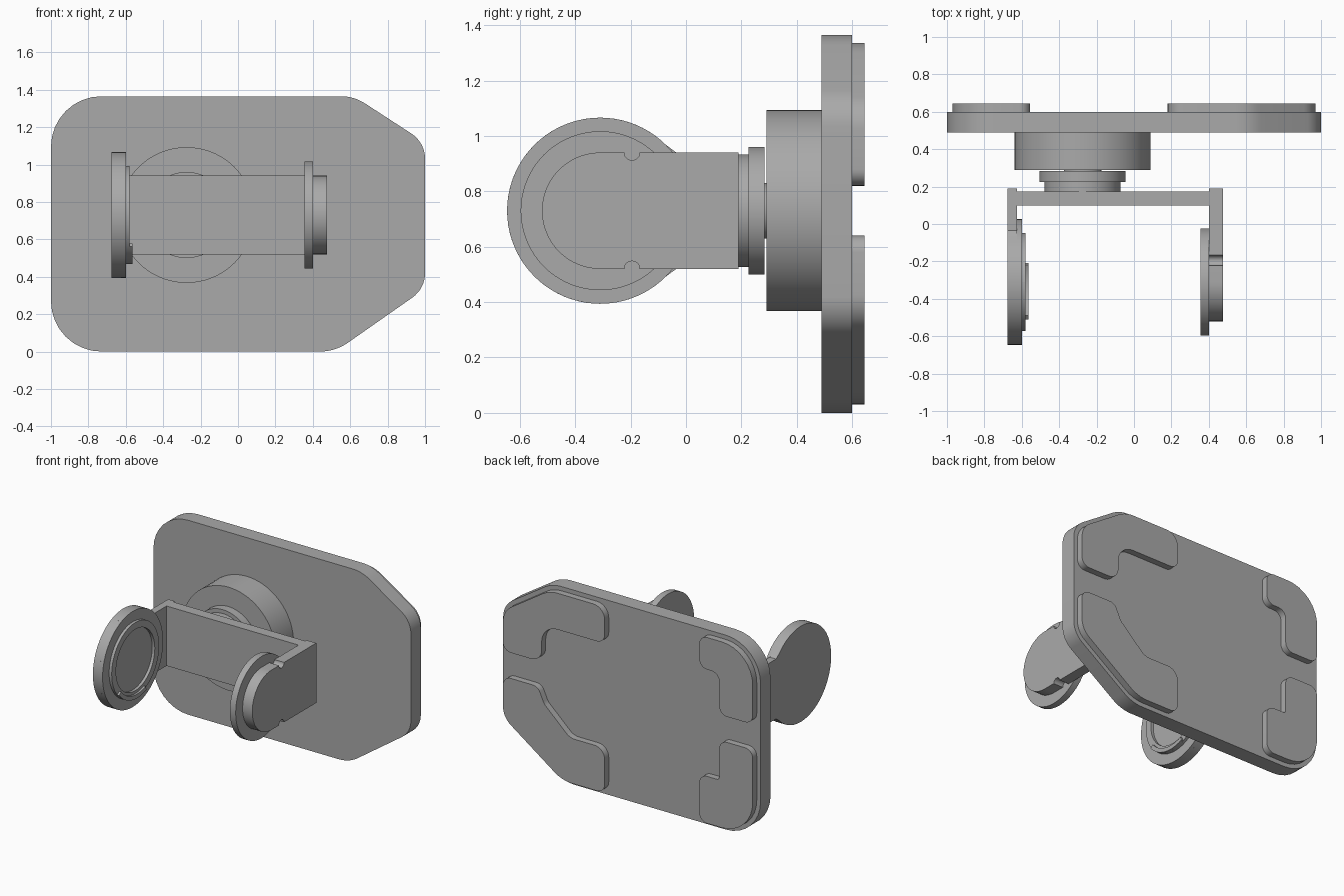
import bpy, bmesh
from math import sin, cos, tan, pi, radians
from mathutils import Vector

old = bpy.data.objects.get("Cube")
if old:
    bpy.data.objects.remove(old, do_unlink=True)

grey = bpy.data.materials.new("plain grey")
grey.use_nodes = True
GREY = (0.4, 0.4, 0.4, 1)
grey.diffuse_color = GREY
grey.node_tree.nodes["Principled BSDF"].inputs["Base Color"].default_value = GREY


def arc(cu, cv, r, start, end, n):
    """Points along an arc, angles in degrees."""
    angles = [radians(start + (end - start) * i / n) for i in range(n + 1)]
    return [(cu + r * cos(a), cv + r * sin(a)) for a in angles]


def circle(cu, cv, r, n=72):
    return arc(cu, cv, r, 0, 360, n)[:-1]


def rounded(corners, n=8):
    """Outline from (u, v, radius) corners, each replaced by a fillet."""
    out = []
    for i, (u, v, r) in enumerate(corners):
        p = Vector((u, v))
        a = (Vector(corners[i - 1][:2]) - p).normalized()
        b = (Vector(corners[(i + 1) % len(corners)][:2]) - p).normalized()
        half = a.angle(b) / 2
        mid = p + (a + b).normalized() * (r / sin(half))
        s = p + a * (r / tan(half)) - mid
        e = p + b * (r / tan(half)) - mid
        turn = s.angle_signed(e)
        for k in range(n + 1):
            t = -turn * k / n
            out.append((mid.x + s.x * cos(t) - s.y * sin(t),
                        mid.y + s.x * sin(t) + s.y * cos(t)))
    return out


def extrude(name, outline, axis, lo, hi):
    """Solid from an outline in xz (axis y) or yz (axis x)."""
    bm = bmesh.new()
    place = (lambda u, v, d: (d, u, v)) if axis == "x" else (lambda u, v, d: (u, d, v))
    face = bm.faces.new([bm.verts.new(place(u, v, lo)) for u, v in outline])
    ext = bmesh.ops.extrude_face_region(bm, geom=[face])
    shift = Vector(place(0, 0, hi - lo))
    bmesh.ops.translate(bm, vec=shift, verts=[g for g in ext["geom"] if isinstance(g, bmesh.types.BMVert)])
    bmesh.ops.recalc_face_normals(bm, faces=bm.faces)
    for f in bm.faces:
        f.smooth = True
    mesh = bpy.data.meshes.new(name)
    bm.to_mesh(mesh)
    bm.free()
    mesh.set_sharp_from_angle(angle=radians(30))
    mesh.materials.append(grey)
    obj = bpy.data.objects.new(name, mesh)
    bpy.context.collection.objects.link(obj)
    return obj


# Mounting plate with two chamfered corners
extrude("mounting_plate", rounded([
    (-1, 0, .27), (.52, 0, .26), (1, .336, .16),
    (1, 1.118, .16), (.62, 1.365, .24), (-1, 1.365, .27)]), "y", .49, .60)

# Raised pads on the back
pads = {
    "right_upper_pad": [(-.555, 1.335, .06), (-.555, 1.11, .06), (-.71, 1.11, .06),
                        (-.71, .82, .06), (-.97, .82, .06), (-.97, 1.335, .24)],
    "right_lower_pad": [(-.555, .03, .06), (-.555, .36, .06), (-.71, .36, .02),
                        (-.71, .64, .06), (-.97, .64, .06), (-.97, .03, .24)],
    "left_upper_pad": [(.18, 1.335, .09), (.18, 1.08, .06), (.67, 1.08, .12),
                       (.67, .82, .08), (.97, .82, .06), (.97, 1.10, .14), (.61, 1.335, .22)],
    "left_lower_pad": [(.97, .64, .06), (.70, .64, .06), (.65, .53, .08), (.45, .345, .1),
                       (.18, .345, .08), (.18, .03, .06), (.51, .03, .24), (.97, .355, .14)],
}
for name, corners in pads.items():
    extrude(name, rounded(corners), "y", .60, .645)

# Swivel joint behind the bracket
KX, KZ = -.275, .73
for name, r, lo, hi in [("swivel_base", .363, .29, .49), ("swivel_neck", .10, .28, .30),
                        ("swivel_flange", .23, .225, .284), ("swivel_collar", .203, .17, .225)]:
    extrude(name, circle(KX, KZ, r), "y", lo, hi)

# Bracket crossbar
HY, LOW, TOP = -.31, .52, .94
extrude("bracket_bar", [(-.63, LOW), (.41, LOW), (.41, TOP), (-.63, TOP)], "y", .10, .175)

# Right arm running into its large disc
extrude("right_arm", [(.19, LOW), (.19, TOP), (-.035, TOP)]
        + arc(HY, KZ, .336, 45, 315, 60) + [(-.035, LOW)], "x", -.675, -.625)
extrude("right_disc", circle(HY, KZ, .336), "x", -.627, -.60)


# Raised ring and curved catch on the right disc
def band(name, start, end, lo, hi, inner=.215, outer=.263):
    n = max(12, int((end - start) / 5))
    extrude(name, arc(HY, KZ, outer, start, end, n) + arc(HY, KZ, inner, end, start, n), "x", lo, hi)


band("ring_front_half", 90, 270, -.602, -.58)
band("ring_back_half", -90, 90, -.602, -.58)
band("ring_catch", 220, 293, -.582, -.565, .235)

# Left arm with a round end and a notch in each edge, plus its disc
NY, NR = -.195, .028
extrude("left_arm", [(.19, LOW), (.19, TOP)] + arc(NY, TOP, NR, 0, -180, 12)
        + arc(HY, KZ, .21, 90, 270, 40) + arc(NY, LOW, NR, 180, 0, 12), "x", .40, .475)
extrude("left_disc", circle(HY, KZ, .287), "x", .355, .40)
